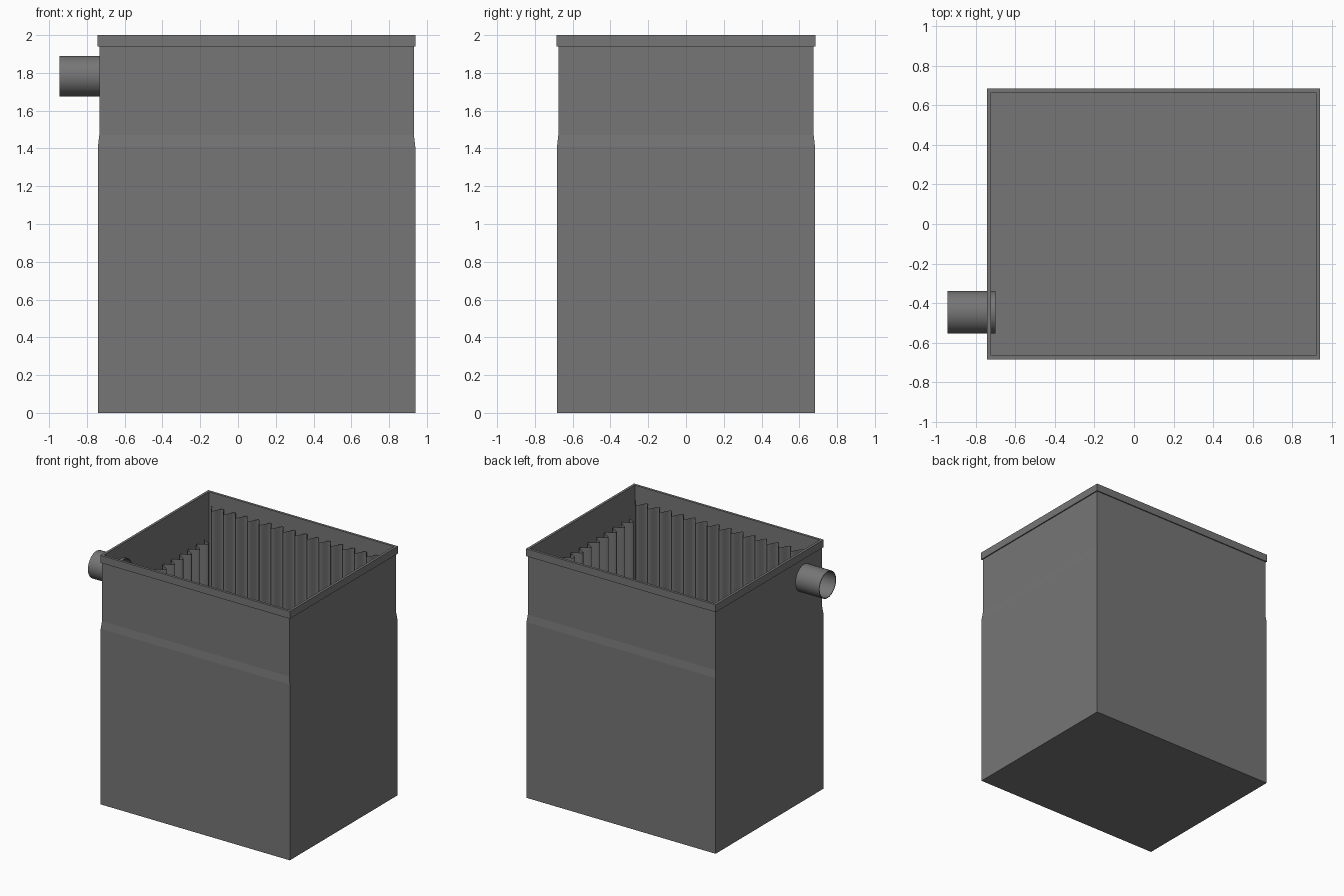
import bpy, bmesh, math
from mathutils import Matrix

if "Cube" in bpy.data.objects:
    bpy.data.objects.remove(bpy.data.objects["Cube"])

grey = bpy.data.materials.new("dark_grey")
grey.diffuse_color = (0.18, 0.18, 0.18, 1)
grey.use_nodes = True
grey.node_tree.nodes["Principled BSDF"].inputs["Base Color"].default_value = grey.diffuse_color


def finish(bm, name, mat=grey, recalc=True):
    if recalc:
        bmesh.ops.recalc_face_normals(bm, faces=bm.faces)
    me = bpy.data.meshes.new(name)
    bm.to_mesh(me)
    bm.free()
    me.materials.append(mat)
    ob = bpy.data.objects.new(name, me)
    bpy.context.scene.collection.objects.link(ob)
    return ob


def smooth(ob):
    bpy.ops.object.select_all(action='DESELECT')
    ob.select_set(True)
    bpy.context.view_layer.objects.active = ob
    bpy.ops.object.shade_smooth_by_angle(angle=math.radians(40))


# tank shell with rim: (inset, z) going up outside, then down inside
CX, HX, HY = 0.0985, 0.842, 0.685
profile = [(0.002, 0), (0.002, 1.41), (0.009, 1.47), (0.009, 1.94),
           (0, 1.94), (0, 2.0), (0.02, 2.0), (0.02, 0.015)]
bm = bmesh.new()
rings = []
for d, z in profile:
    x, y = HX - d, HY - d
    rings.append([bm.verts.new((CX + sx * x, sy * y, z))
                  for sx, sy in ((-1, -1), (1, -1), (1, 1), (-1, 1))])
for a, b in zip(rings, rings[1:]):
    for i in range(4):
        j = (i + 1) % 4
        bm.faces.new((a[i], a[j], b[j], b[i]))
bm.faces.new(rings[0][::-1])
bm.faces.new(rings[-1])
tank = finish(bm, "tank_shell")

# pipe hole through the left wall
PY, PZ, PR = -0.447, 1.783, 0.107


def along_x(x):
    return Matrix.Translation((x, PY, PZ)) @ Matrix.Rotation(math.pi / 2, 4, 'Y')


bm = bmesh.new()
bmesh.ops.create_cone(bm, cap_ends=True, segments=48, radius1=PR - 0.002,
                      radius2=PR - 0.002, depth=0.2, matrix=along_x(-0.73))
cutter = finish(bm, "hole_cutter")
cutter.hide_render = True
cutter.hide_viewport = True
mod = tank.modifiers.new("pipe_hole", 'BOOLEAN')
mod.operation = 'DIFFERENCE'
mod.object = cutter
mod.solver = 'EXACT'

# side pipe: thin open tube
bm = bmesh.new()
section = [(-0.945, PR), (-0.70, PR), (-0.70, PR - 0.006), (-0.945, PR - 0.006)]
N = 48
loops = []
for i in range(N):
    a = 2 * math.pi * i / N
    loops.append([bm.verts.new((x, PY + r * math.cos(a), PZ + r * math.sin(a)))
                  for x, r in section])
for i in range(N):
    a, b = loops[i], loops[(i + 1) % N]
    for k in range(4):
        m = (k + 1) % 4
        bm.faces.new((a[k], a[m], b[m], b[k]))
smooth(finish(bm, "side_pipe"))


# corrugated sheets standing inside each wall
def sheet(name, start, end, outer, inner, waves, top, along):
    mid, amp = (outer + inner) / 2, (outer - inner) / 2
    bm = bmesh.new()
    steps = waves * 12
    prev = None
    for i in range(steps + 1):
        t = i / steps
        u = start + (end - start) * t
        v = mid + amp * math.cos(2 * math.pi * waves * t)
        x, y = (u, v) if along == 'x' else (v, u)
        pair = (bm.verts.new((x, y, 0.015)), bm.verts.new((x, y, top)))
        if prev:
            bm.faces.new((prev[0], pair[0], pair[1], prev[1]))
        prev = pair
    smooth(finish(bm, name, recalc=False))


sheet("back_corrugated_sheet", -0.695, 0.892, 0.655, 0.583, 15, 1.90, 'x')
sheet("front_corrugated_sheet", 0.892, -0.695, -0.634, -0.562, 15, 1.90, 'x')
sheet("left_corrugated_sheet", -0.575, 0.592, -0.711, -0.641, 11, 1.65, 'y')
sheet("right_corrugated_sheet", 0.592, -0.575, 0.905, 0.833, 11, 1.78, 'y')
# turn sheets so their faces look into the tank
for ob in bpy.data.objects:
    if ob.name.endswith("corrugated_sheet"):
        c = sum((v.co for v in ob.data.vertices), ob.data.vertices[0].co * 0) / len(ob.data.vertices)
        n = sum((p.normal for p in ob.data.polygons), c * 0)
        if n.x * (CX - c.x) + n.y * (0 - c.y) < 0:
            ob.data.flip_normals()
